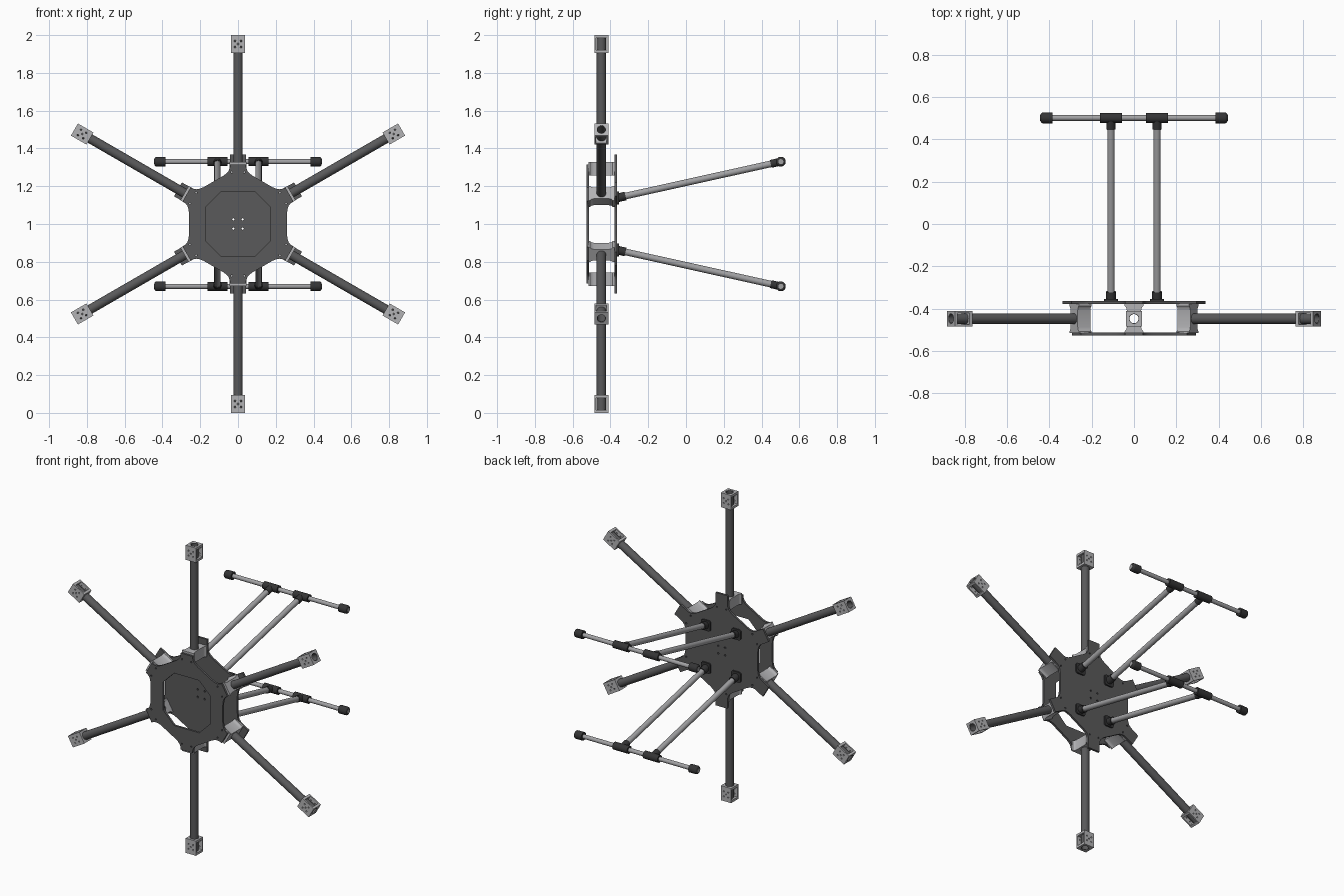
import bpy, bmesh
from math import sin, cos, pi, radians
from mathutils import Matrix, Vector

if "Cube" in bpy.data.objects:
    bpy.data.objects.remove(bpy.data.objects["Cube"])

HUB = Vector((0, -0.448, 1.0))     # centre of the six arms


def material(name, v):
    m = bpy.data.materials.new(name)
    m.diffuse_color = (v, v, v * 1.03, 1)
    m.use_nodes = True
    m.node_tree.nodes["Principled BSDF"].inputs["Base Color"].default_value = m.diffuse_color
    return m


CARBON = material("carbon", 0.1)
BLACK = material("black_plastic", 0.035)
METAL = material("light_metal", 0.45)
LEG = material("leg_grey", 0.36)


def finish(name, bm, mat, matrix=Matrix()):
    bmesh.ops.recalc_face_normals(bm, faces=bm.faces[:])
    me = bpy.data.meshes.new(name)
    bm.to_mesh(me)
    bm.free()
    me.materials.append(mat)
    ob = bpy.data.objects.new(name, me)
    ob.matrix_world = matrix
    bpy.context.collection.objects.link(ob)
    return ob


def circle(r, cx=0, cy=0, n=32):
    return [(cx + r * cos(2 * pi * i / n), cy + r * sin(2 * pi * i / n)) for i in range(n)]


def rect(x0, x1, y0, y1):
    return [(x0, y0), (x1, y0), (x1, y1), (x0, y1)]


def extruded(bm, loops, z0, z1, local=Matrix()):
    """Fill an outline with holes in XY and extrude it from z0 to z1."""
    part = bmesh.new()
    for loop in loops:
        vs = [part.verts.new((x, y, z0)) for x, y in loop]
        for a, b in zip(vs, vs[1:] + vs[:1]):
            part.edges.new((a, b))
    bmesh.ops.triangle_fill(part, use_beauty=True, edges=part.edges[:], normal=(0, 0, 1))
    ext = bmesh.ops.extrude_face_region(part, geom=part.faces[:], use_keep_orig=True)
    top = [g for g in ext["geom"] if isinstance(g, bmesh.types.BMVert)]
    bmesh.ops.translate(part, verts=top, vec=(0, 0, z1 - z0))
    bmesh.ops.recalc_face_normals(part, faces=part.faces[:])
    part.transform(local)
    tmp = bpy.data.meshes.new("tmp")
    part.to_mesh(tmp)
    part.free()
    bm.from_mesh(tmp)
    bpy.data.meshes.remove(tmp)
    return bm


def rod(name, p, q, r, mat, bevel=0):
    p, q = Vector(p), Vector(q)
    bm = bmesh.new()
    bmesh.ops.create_cone(bm, cap_ends=True, segments=32, radius1=r, radius2=r, depth=(q - p).length)
    if bevel:   # round the far end only
        rim = [e for e in bm.edges if all(v.co.z > 0 for v in e.verts)]
        bmesh.ops.bevel(bm, geom=rim, offset=bevel, segments=4, profile=0.5, affect='EDGES')
    rot = (q - p).to_track_quat('Z', 'Y').to_matrix().to_4x4()
    return finish(name, bm, mat, Matrix.Translation((p + q) / 2) @ rot)


def turn(pts, a):
    return [(x * cos(a) - y * sin(a), x * sin(a) + y * cos(a)) for x, y in pts]


# Hub plates: hexagons with filleted tabs at each arm
def hub_plate(name, tab, y0, y1, holes):
    half = [(0.042, tab), (0.043, 0.30), (0.050, 0.281), (0.063, 0.266), (0.083, 0.252), (0.106, 0.239)]
    corner = half[::-1] + [(-x, y) for x, y in half]
    outline, bolts = [], []
    for k in range(6):
        outline += turn(corner, k * pi / 3)
        for x in (-0.033, 0.033):
            bolts.append(turn(circle(0.005, x, 0.275, 10), k * pi / 3))
    bm = extruded(bmesh.new(), [outline] + bolts + holes, -y1, -y0)
    finish(name, bm, CARBON, Matrix.Translation((0, 0, 1)) @ Matrix.Rotation(pi / 2, 4, 'X'))


a, b = 0.17, 0.09
octagon = [(a, -b), (a, b), (b, a), (-b, a), (-a, b), (-a, -b), (-b, -a), (b, -a)]
hub_plate("front_plate", 0.314, -0.528, -0.514, [octagon])
hub_plate("rear_plate", 0.367, -0.379, -0.365,
          [circle(0.006, x, z, 10) for x in (-0.025, 0.025) for z in (-0.025, 0.025)])

# Arm tube, hollow and open at both ends
tube = extruded(bmesh.new(), [circle(0.025), circle(0.0215)], 0.26, 0.998)

# Arm clamp: collar with feet that flare onto both plates
side = [(0.044, -0.067), (0.044, -0.060), (0.037, -0.052), (0.034, -0.040), (0.034, 0.040),
        (0.037, 0.052), (0.044, 0.060), (0.044, 0.069)]
clamp = extruded(bmesh.new(), [side + [(-x, y) for x, y in side[::-1]], circle(0.0245)], 0.258, 0.327)

# Motor mount: two drilled faces joined by end rings, open at the sides
s = 0.037
mount = bmesh.new()
for z0, z1 in ((0.905, 0.920), (0.985, 1.0)):
    extruded(mount, [rect(-s, s, -s + 0.009, s - 0.009), circle(0.0245)], z0, z1)
screws = [circle(0.0045, x, z, 10) for x, z in
          ((0, 0.953), (-0.016, 0.937), (0.016, 0.937), (-0.016, 0.969), (0.016, 0.969))]
for d in (-s, s - 0.009):
    extruded(mount, [rect(-s, s, 0.905, 1.0)] + screws, -d - 0.009, -d, Matrix.Rotation(pi / 2, 4, 'X'))

# Repeat the arm around the hub
for name, bm, mat in (("arm_tube", tube, CARBON), ("arm_clamp", clamp, METAL), ("motor_mount", mount, METAL)):
    first = finish(name + "_1", bm, mat)
    for k in range(6):
        ob = first if k == 0 else first.copy()
        if k:
            ob.name = f"{name}_{k + 1}"
            bpy.context.collection.objects.link(ob)
        ob.matrix_world = Matrix.Translation(HUB) @ Matrix.Rotation(radians(60 * k), 4, 'Y')

# Landing gear: two splayed legs and a foot bar, above and below
for sz, level in ((1, "upper"), (-1, "lower")):
    fy, fz = 0.502, 1 + sz * 0.33
    rod(f"{level}_foot_bar", (-0.444, fy, fz), (0.444, fy, fz), 0.0135, LEG)
    for sx, hand in ((-1, "left"), (1, "right")):
        x = sx * 0.109
        tag = f"{level}_{hand}"
        base = Vector((x, -0.365, 1 + sz * 0.138))
        foot = Vector((x, fy, fz))
        d = (foot - base).normalized()
        rod(tag + "_leg", base, foot, 0.0175, LEG)
        rod(tag + "_leg_socket", base, base + d * 0.046, 0.023, BLACK)
        rod(tag + "_tee_stub", foot - d * 0.055, foot, 0.021, BLACK)
        rod(tag + "_tee_sleeve", (x - 0.053, fy, fz), (x + 0.053, fy, fz), 0.024, BLACK)
        rod(tag + "_foot_cap", (sx * 0.385, fy, fz), (sx * 0.442, fy, fz), 0.026, BLACK, 0.012)
        # Rounded flange bolted to the rear plate
        w, c = 0.034, 0.014
        pad = []
        for k in range(4):
            arc = [(w - c + c * cos(t * pi / 8), w - c + c * sin(t * pi / 8)) for t in range(5)]
            pad += turn(arc, k * pi / 2)
        finish(tag + "_leg_flange", extruded(bmesh.new(), [pad], 0, 0.01), BLACK,
               Matrix.Translation((x, -0.366, base.z)) @ Matrix.Rotation(-pi / 2, 4, 'X'))

# Smooth the round parts, keep the edges sharp
bpy.ops.object.select_all(action='SELECT')
bpy.context.view_layer.objects.active = bpy.data.objects["front_plate"]
bpy.ops.object.shade_smooth_by_angle(angle=radians(35))
